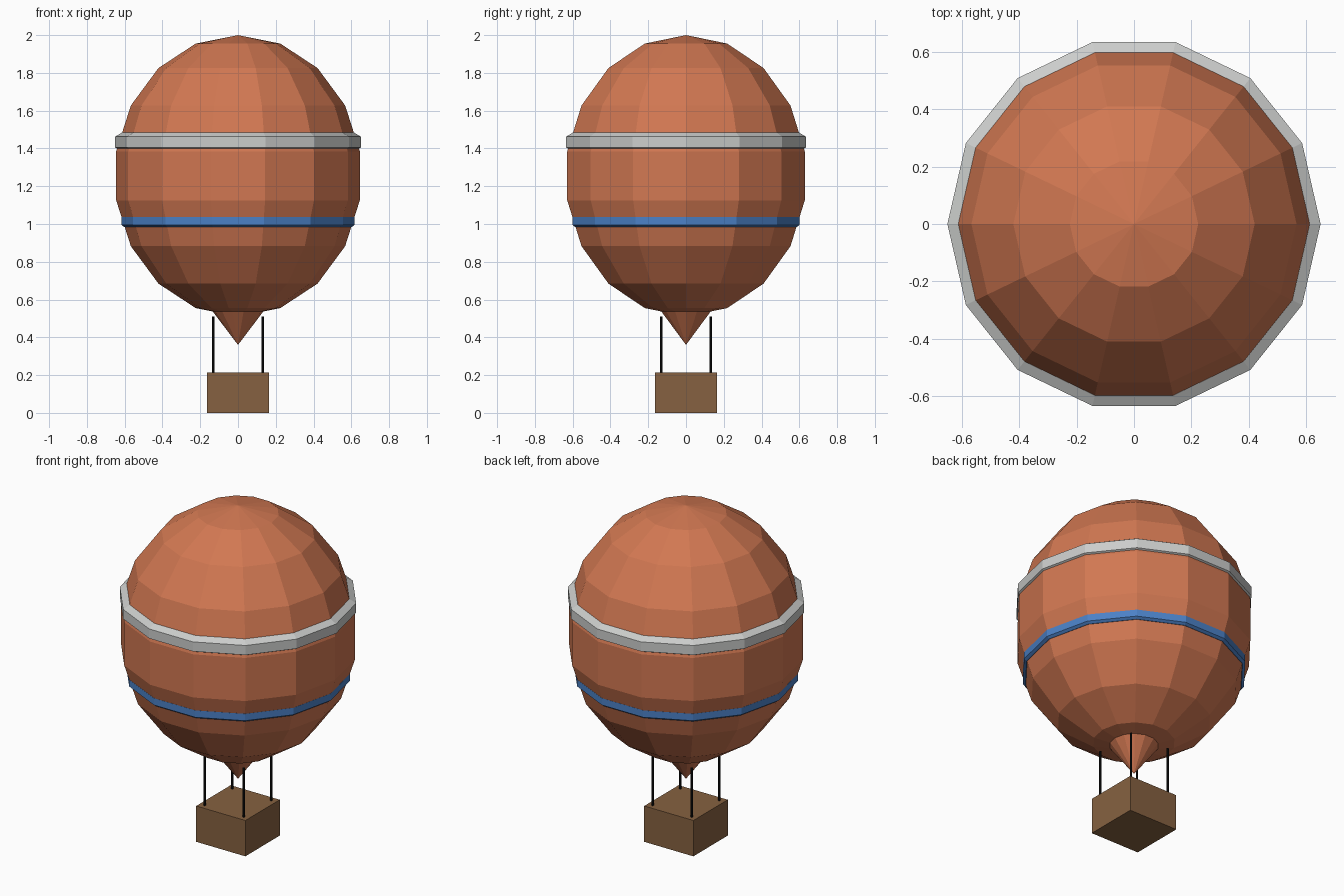
import bpy
import bmesh
from math import sin, cos, pi, radians

SIDES = 14

cube = bpy.data.objects.get("Cube")
if cube:
    bpy.data.objects.remove(cube, do_unlink=True)


def make_material(name, color):
    mat = bpy.data.materials.new(name)
    mat.use_nodes = True
    mat.diffuse_color = (*color, 1)
    bsdf = next(n for n in mat.node_tree.nodes if n.type == "BSDF_PRINCIPLED")
    bsdf.inputs["Base Color"].default_value = (*color, 1)
    return mat


orange = make_material("terracotta fabric", (0.64, 0.187, 0.084))
grey = make_material("light grey band", (0.6, 0.61, 0.6))
blue = make_material("blue band", (0.07, 0.22, 0.57))
brown = make_material("brown wicker", (0.24, 0.121, 0.052))
black = make_material("black rope", (0.006, 0.006, 0.006))


def finish(name, bm, mat):
    bmesh.ops.recalc_face_normals(bm, faces=bm.faces)
    mesh = bpy.data.meshes.new(name)
    bm.to_mesh(mesh)
    bm.free()
    mesh.materials.append(mat)
    obj = bpy.data.objects.new(name, mesh)
    bpy.context.collection.objects.link(obj)
    return obj


def lathe(name, profile, mat, closed=False):
    """Turn a (radius, height) profile around z into a faceted solid."""
    bm = bmesh.new()
    rings = [[bm.verts.new((r * cos(2 * pi * i / SIDES), r * sin(2 * pi * i / SIDES), z))
              for i in range(SIDES)] for r, z in profile]
    pairs = list(zip(rings, rings[1:]))
    if closed:
        pairs.append((rings[-1], rings[0]))
    for low, high in pairs:
        for i in range(SIDES):
            j = (i + 1) % SIDES
            bm.faces.new((low[i], low[j], high[j], high[i]))
    bmesh.ops.remove_doubles(bm, verts=bm.verts, dist=0.0001)
    return finish(name, bm, mat)


# Balloon envelope: nine rows of facets from pole to pole
arc = [radians(20 * k) for k in range(10)]
lathe("envelope", [(0.655 * sin(a), 1.255 - 0.745 * cos(a)) for a in arc], orange)

# Pointed neck below the envelope
lathe("neck_cone", [(0, 0.36), (0.15, 0.558), (0, 0.558)], orange)

# Bands around the envelope, with bevelled rims
lathe("upper_band", [(0.58, 1.385), (0.614, 1.385), (0.651, 1.405),
                     (0.651, 1.462), (0.614, 1.484), (0.58, 1.484)], grey, closed=True)
lathe("lower_band", [(0.56, 0.984), (0.602, 0.984), (0.617, 0.995),
                     (0.617, 1.036), (0.58, 1.045)], blue, closed=True)

# Basket
bm = bmesh.new()
bmesh.ops.create_cube(bm, size=1)
bmesh.ops.scale(bm, vec=(0.326, 0.326, 0.215), verts=bm.verts)
bmesh.ops.translate(bm, vec=(0, 0, 0.1075), verts=bm.verts)
finish("basket", bm, brown)

# Four ropes at the basket corners
for side, x in (("left", 0.13), ("right", -0.13)):
    for end, y in (("front", -0.13), ("back", 0.13)):
        bm = bmesh.new()
        bmesh.ops.create_cone(bm, cap_ends=True, segments=8,
                              radius1=0.0065, radius2=0.0065, depth=0.31)
        rope = finish(f"rope_{end}_{side}", bm, black)
        rope.location = (x, y, 0.355)
